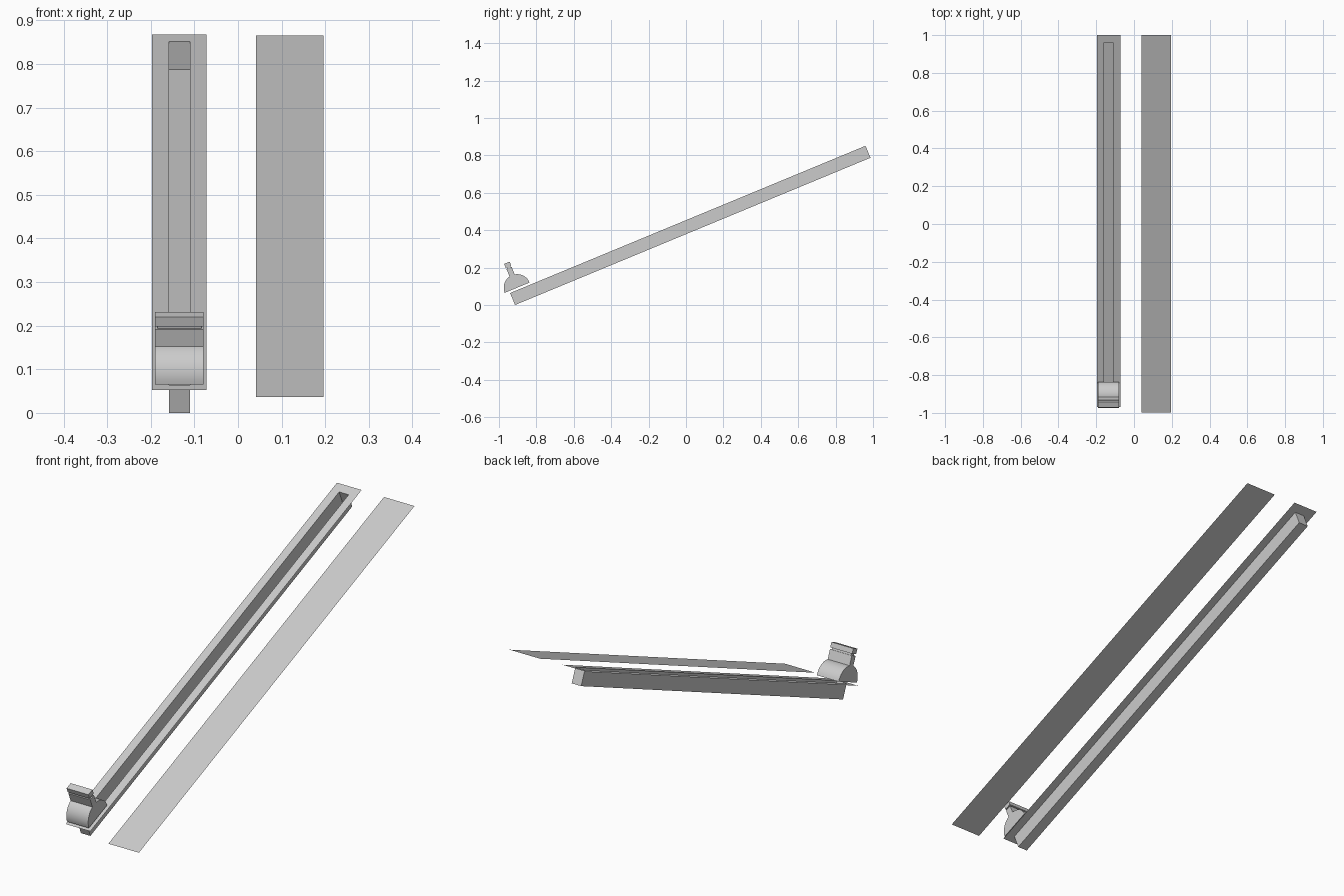
import bpy, bmesh, math
from mathutils import Matrix

if "Cube" in bpy.data.objects:
    bpy.data.objects.remove(bpy.data.objects["Cube"])

# Everything is modelled flat (x across, y along the slope, z off the slope), then tilted
TILT = Matrix.Translation((0, 0, 0.4535)) @ Matrix.Rotation(math.radians(22.5), 4, 'X')


def finish(name, bm, smooth=False):
    bm.transform(TILT)
    me = bpy.data.meshes.new(name)
    bm.to_mesh(me)
    bm.free()
    ob = bpy.data.objects.new(name, me)
    bpy.context.collection.objects.link(ob)
    if smooth:
        bpy.ops.object.select_all(action='DESELECT')
        ob.select_set(True)
        bpy.context.view_layer.objects.active = ob
        bpy.ops.object.shade_smooth_by_angle(angle=math.radians(30))
    return ob


def rect(bm, x0, x1, u0, u1, w):
    return [bm.verts.new(p) for p in ((x0, u0, w), (x1, u0, w), (x1, u1, w), (x0, u1, w))]


def bridge(bm, a, b):
    n = len(a)
    for i in range(n):
        j = (i + 1) % n
        bm.faces.new((a[i], a[j], b[j], b[i]))


def prism(bm, x0, x1, profile):
    # Extrude a (u, w) outline across x
    a = [bm.verts.new((x0, u, w)) for u, w in profile]
    b = [bm.verts.new((x1, u, w)) for u, w in profile]
    bridge(bm, a, b)
    bm.faces.new(a)
    bm.faces.new(b)


def box(name, x0, x1, u, thick, w0, w1):
    bm = bmesh.new()
    h = thick / 2
    prism(bm, x0, x1, [(u - h, w0), (u + h, w0), (u + h, w1), (u - h, w1)])
    bmesh.ops.recalc_face_normals(bm, faces=bm.faces)
    finish(name, bm)


# Slot outline shared by the plate and the trough
SLOT = (-0.158, -0.110, -1.018, 1.039)

# Thin plate around the slot
bm = bmesh.new()
bridge(bm, rect(bm, -0.197, -0.072, -1.049, 1.0824, 0), rect(bm, *SLOT, 0))
finish("slotted_plate", bm)

# Open trough under the slot, faces turned inward
bm = bmesh.new()
floor = rect(bm, *SLOT, -0.0692)
bm.faces.new(floor)
bridge(bm, rect(bm, *SLOT, 0), floor)
finish("slot_trough", bm)

# Plain strip beside it
bm = bmesh.new()
bm.faces.new(rect(bm, 0.041, 0.196, -1.0824, 1.0824, -0.0025))
finish("side_strip", bm)

# Half-round slider body
HU, R, SEG = -0.972, 0.072, 20
bm = bmesh.new()
prism(bm, -0.190, -0.079, [(HU + R * math.cos(math.pi * i / SEG),
                            0.012 + R * math.sin(math.pi * i / SEG)) for i in range(SEG + 1)])
bmesh.ops.recalc_face_normals(bm, faces=bm.faces)
finish("slider_body", bm, smooth=True)

# Lever: shaft, narrow neck and cap
box("lever_shaft", -0.190, -0.079, HU, 0.030, 0.078, 0.125)
box("lever_neck", -0.184, -0.084, HU, 0.020, 0.125, 0.133)
box("lever_cap", -0.190, -0.079, HU, 0.032, 0.133, 0.156)
